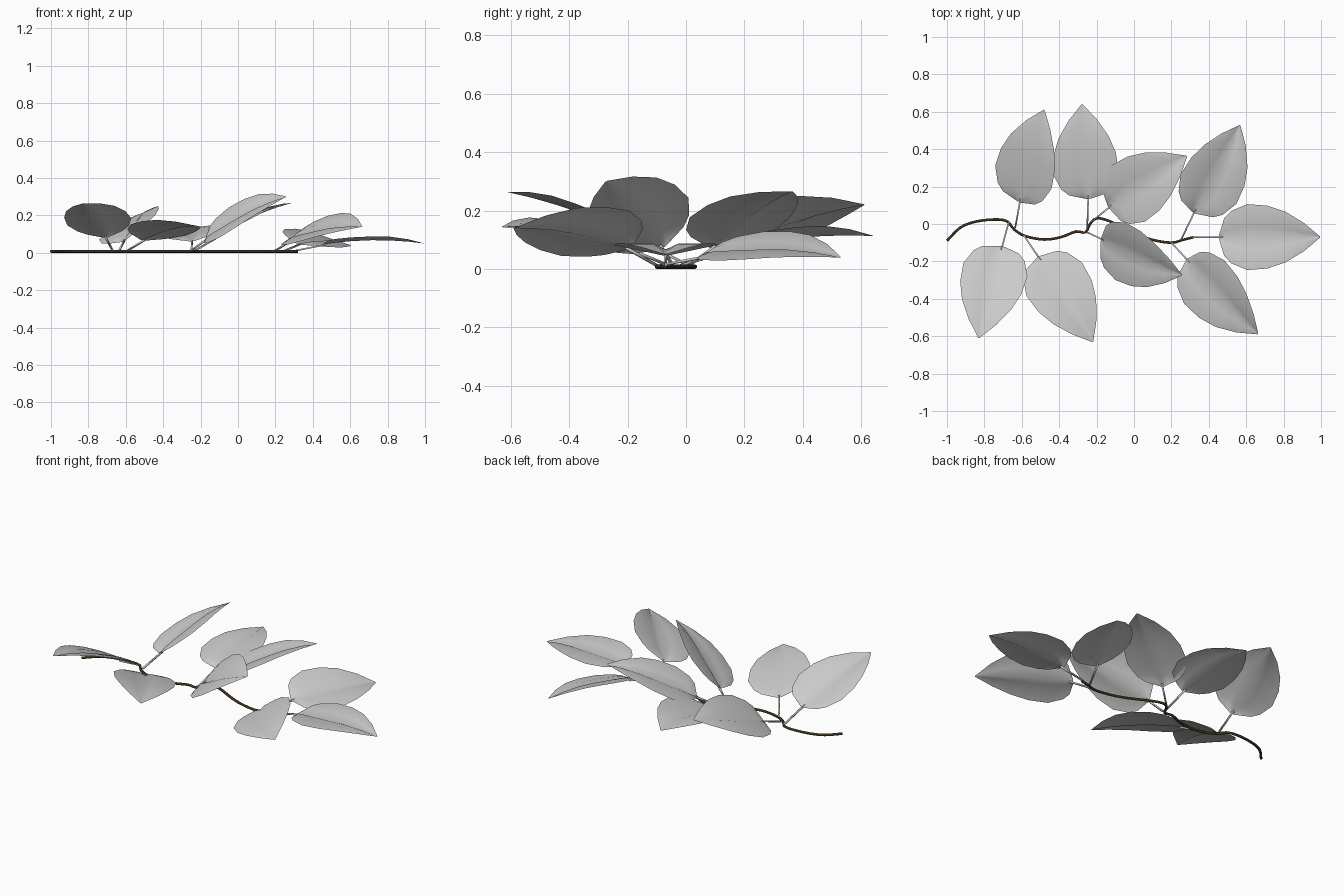
import bpy, math
from mathutils import Vector, Matrix

if "Cube" in bpy.data.objects:
    bpy.data.objects.remove(bpy.data.objects["Cube"])


def material(name, rgb):
    m = bpy.data.materials.new(name)
    m.diffuse_color = (*rgb, 1)
    m.use_nodes = True
    m.node_tree.nodes["Principled BSDF"].inputs["Base Color"].default_value = m.diffuse_color
    return m


leaf_grey = material("leaf grey", (0.6, 0.6, 0.6))
bark_brown = material("bark brown", (0.05, 0.03, 0.012))


def tube(name, points, radius, sides, mat, smooth_path=True):
    """Thin tube swept along a list of points."""
    pts = [Vector(p) for p in points]
    path = []
    if smooth_path:
        ext = [2 * pts[0] - pts[1]] + pts + [2 * pts[-1] - pts[-2]]
        for a, b, c, d in zip(ext, ext[1:], ext[2:], ext[3:]):
            for k in range(3):
                t = k / 3
                path.append(0.5 * (2 * b + (c - a) * t + (2 * a - 5 * b + 4 * c - d) * t * t
                                   + (3 * b - a - 3 * c + d) * t ** 3))
        path.append(pts[-1])
    else:
        path = pts
    verts, faces = [], []
    for i, p in enumerate(path):
        d = (path[min(i + 1, len(path) - 1)] - path[max(i - 1, 0)]).normalized()
        side = d.cross(Vector((0, 0, 1))).normalized()
        up = side.cross(d)
        for k in range(sides):
            a = 2 * math.pi * (k + 0.5) / sides
            verts.append(p + radius * (math.cos(a) * side + math.sin(a) * up))
    for i in range(len(path) - 1):
        for k in range(sides):
            n = (k + 1) % sides
            faces.append((i * sides + k, i * sides + n, (i + 1) * sides + n, (i + 1) * sides + k))
    faces.append(tuple(range(sides))[::-1])
    faces.append(tuple(range((len(path) - 1) * sides, len(path) * sides)))
    return make(name, verts, faces, mat)


def make(name, verts, faces, mat):
    me = bpy.data.meshes.new(name)
    me.from_pydata(verts, [], faces)
    me.materials.append(mat)
    me.polygons.foreach_set("use_smooth", [True] * len(faces))
    ob = bpy.data.objects.new(name, me)
    bpy.context.collection.objects.link(ob)
    return ob


# leaf outline: (fraction of length, half width)
OUTLINE = [(0, 0.012), (0.05, 0.1), (0.12, 0.14), (0.28, 0.176), (0.48, 0.168),
           (0.66, 0.135), (0.84, 0.076), (1, 0.003)]
COLUMNS = [-1, -0.3, 0, 0.3, 1]


def leaf(i, root, base, tip, rise):
    """Arched blade with a midrib groove; rise = height of its left edge over the midrib."""
    base, tip = Vector(base), Vector(tip)
    axis = tip - base
    flat = Vector((-axis.y, axis.x, 0)).normalized()
    side = Matrix.Rotation(math.asin(rise / 0.176), 3, -axis.normalized()) @ flat
    if side.z * rise < 0:
        side = Matrix.Rotation(math.asin(rise / 0.176), 3, axis.normalized()) @ flat
    normal = axis.cross(side).normalized()
    verts, faces = [], []
    n = len(COLUMNS)
    for u, w in OUTLINE:
        arch = 4 * u * (1 - u)
        for v in COLUMNS:
            groove = 0.02 * min(1, abs(v) / 0.3) * min(1, w / 0.12)
            verts.append(base + axis * u + side * v * w + normal * (0.02 * arch + groove))
    for r in range(len(OUTLINE) - 1):
        for c in range(n - 1):
            faces.append((r * n + c, (r + 1) * n + c, (r + 1) * n + c + 1, r * n + c + 1)[::-1])
    make(f"leaf_{i}", verts, faces, leaf_grey)
    # leaf stalk
    tube(f"leaf_stalk_{i}", [(*root, 0.012), base + axis * 0.04], 0.006, 4, leaf_grey, False)


# winding vine stem lying on the ground
STEM = [(-1, -0.09), (-0.93, -0.02), (-0.85, 0.012), (-0.75, 0.024), (-0.68, 0.015),
        (-0.64, -0.03), (-0.58, -0.065), (-0.48, -0.083), (-0.39, -0.07), (-0.31, -0.04),
        (-0.26, -0.045), (-0.235, 0.0), (-0.2, 0.03), (-0.13, 0.015), (0, -0.05),
        (0.1, -0.085), (0.2, -0.1), (0.26, -0.085), (0.32, -0.07)]
tube("stem", [(x, y, 0.008) for x, y in STEM], 0.008, 6, bark_brown)

# leaves: stalk root, blade base, tip, left edge rise
LEAVES = [
    ((-0.635, -0.02), (-0.612, 0.118, 0.06), (-0.48, 0.61, 0.22), -0.07),
    ((-0.25, -0.02), (-0.243, 0.135, 0.06), (-0.278, 0.64, 0.113), -0.02),
    ((-0.67, 0.01), (-0.705, -0.12, 0.08), (-0.83, -0.61, 0.263), 0.02),
    ((-0.59, -0.06), (-0.51, -0.176, 0.065), (-0.22, -0.63, 0.143), -0.03),
    ((-0.25, -0.045), (-0.175, -0.08, 0.07), (0.257, -0.273, 0.30), 0.09),
    ((-0.23, 0.01), (-0.135, 0.09, 0.07), (0.283, 0.363, 0.265), -0.02),
    ((0.25, -0.088), (0.32, 0.06, 0.045), (0.567, 0.528, 0.04), 0.05),
    ((0.2, -0.1), (0.283, -0.19, 0.07), (0.663, -0.588, 0.14), 0.078),
    ((0.31, -0.07), (0.455, -0.07, 0.045), (0.995, -0.07, 0.05), 0.0),
]
for i, data in enumerate(LEAVES, 1):
    leaf(i, *data)
